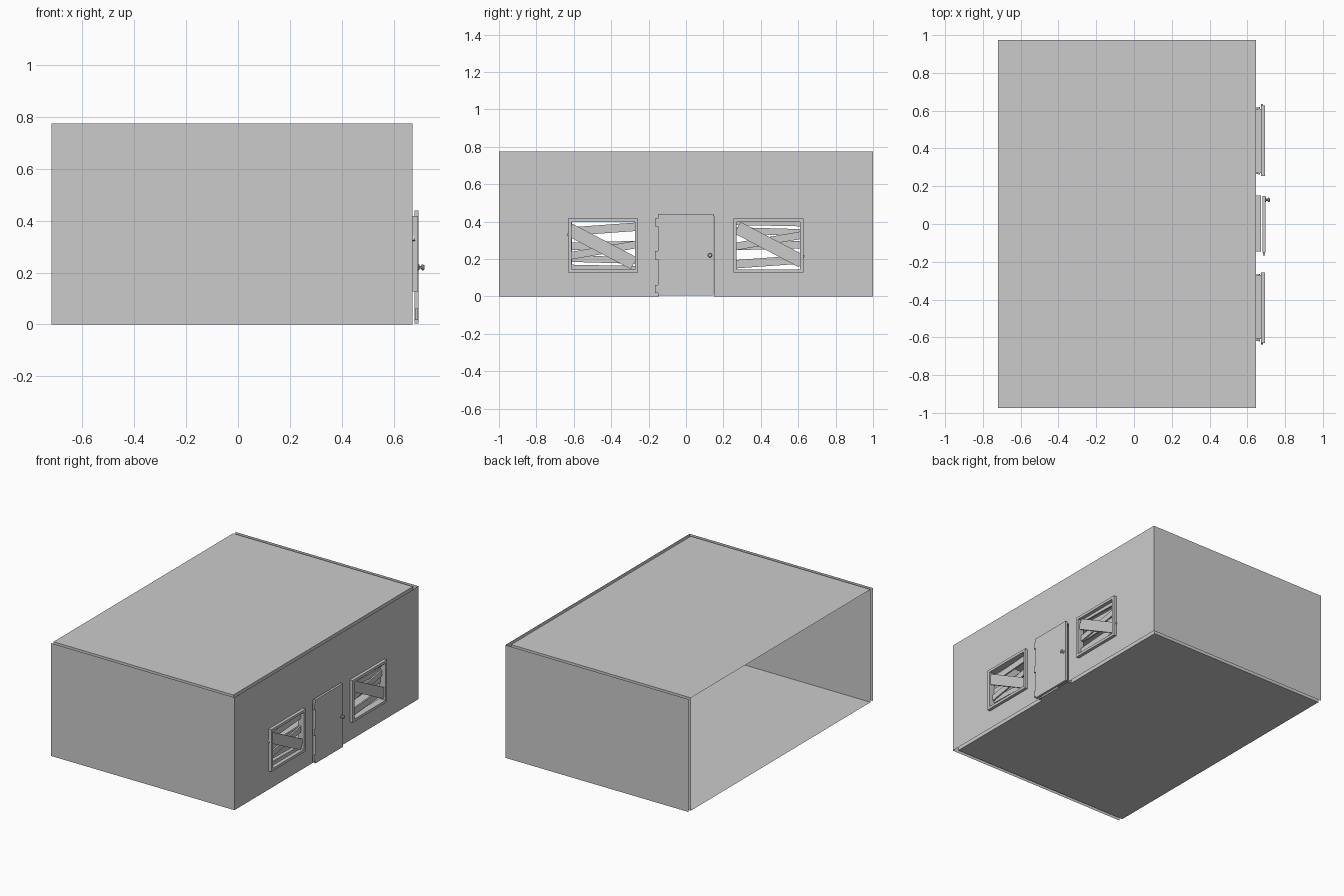
import bpy, bmesh, math
from mathutils import Matrix, Vector

if "Cube" in bpy.data.objects:
    bpy.data.objects.remove(bpy.data.objects["Cube"])

BACK, OUT, INN, H = -0.72, 0.673, 0.647, 0.775      # shell planes along x, wall height
HOLES = [(-0.61, -0.27, 0.145, 0.40), (-0.145, 0.15, 0.0, 0.43), (0.27, 0.61, 0.145, 0.40)]


def finish(name, bm):
    bmesh.ops.remove_doubles(bm, verts=bm.verts, dist=1e-5)
    me = bpy.data.meshes.new(name)
    bm.to_mesh(me)
    bm.free()
    ob = bpy.data.objects.new(name, me)
    bpy.context.collection.objects.link(ob)
    return ob


def quad(bm, *pts):
    bm.faces.new([bm.verts.new(p) for p in pts])


def add_box(bm, lo, hi, rot_x=0.0):
    lo, hi = Vector(lo), Vector(hi)
    m = Matrix.Translation((lo + hi) / 2) @ Matrix.Rotation(rot_x, 4, 'X') @ Matrix.Diagonal((*(hi - lo), 1))
    bmesh.ops.create_cube(bm, size=1, matrix=m)


def pierced_wall(bm, x, w, sign):
    """Sheet across y in the plane x, leaving out the openings."""
    ys = sorted({-w, w} | {v for h in HOLES for v in h[:2]})
    zs = sorted({0.0, H} | {v for h in HOLES for v in h[2:]})
    for a, b in zip(ys, ys[1:]):
        for c, d in zip(zs, zs[1:]):
            y, z = (a + b) / 2, (c + d) / 2
            if any(h[0] < y < h[1] and h[2] < z < h[3] for h in HOLES):
                continue
            p = [(x, a, c), (x, b, c), (x, b, d), (x, a, d)]
            quad(bm, *p[::sign])


# Outer shell: three uncapped sheets
bm = bmesh.new()
pierced_wall(bm, OUT, 1.0, 1)
for s in (-1, 1):
    p = [(BACK, s, 0), (OUT, s, 0), (OUT, s, H), (BACK, s, H)]
    quad(bm, *p[::-s])
finish("outer_walls", bm)

# Inner shell: walls, floor and roof, open at the back
bm = bmesh.new()
W = 0.975
pierced_wall(bm, INN, W, -1)
for s in (-1, 1):
    p = [(BACK, s * W, 0), (INN, s * W, 0), (INN, s * W, H), (BACK, s * W, H)]
    quad(bm, *p[::s])
for z in (0, H):
    quad(bm, (BACK, -W, z), (INN, -W, z), (INN, W, z), (BACK, W, z))
finish("inner_room", bm)

# Jambs joining the two shells round each opening
bm = bmesh.new()
for a, b, c, d in HOLES:
    ring = [(a, c), (b, c), (b, d), (a, d)]
    for p, q in zip(ring, ring[1:] + ring[:1]):
        quad(bm, (INN, *p), (INN, *q), (OUT, *q), (OUT, *p))
finish("opening_jambs", bm)

# Boarded windows; the second board layout is the first turned half round
BOARDS = [  # y1, z1, y2, z2, width, x
    (-0.18, 0.085, 0.165, -0.095, 0.07, 0.677),
    (-0.175, 0.075, 0.175, 0.10, 0.045, 0.663),
    (-0.175, -0.005, 0.175, 0.005, 0.04, 0.652),
    (-0.175, -0.055, 0.175, 0.005, 0.04, 0.663),
    (-0.175, -0.07, 0.175, -0.08, 0.035, 0.652),
    (-0.175, -0.115, 0.175, -0.122, 0.025, 0.663),
]
for side, turn, cy in (("left", 1, -0.443), ("right", -1, 0.44)):
    cz = 0.2725
    bm = bmesh.new()
    for s in (-1, 1):
        y, z = cy + s * 0.178, cz + s * 0.136
        add_box(bm, (OUT, y - 0.009, cz - 0.145), (0.694, y + 0.009, cz + 0.145))
        add_box(bm, (OUT, cy - 0.169, z - 0.009), (0.694, cy + 0.169, z + 0.009))
    finish(side + "_window_frame", bm)
    bm = bmesh.new()
    for y1, z1, y2, z2, w, x in BOARDS:
        dy, dz = y2 - y1, z2 - z1
        n = math.hypot(dy, dz) / 2
        my, mz = cy + turn * (y1 + y2) / 2, cz + turn * (z1 + z2) / 2
        add_box(bm, (x - 0.005, my - n, mz - w / 2), (x + 0.005, my + n, mz + w / 2), math.atan2(dz, dy))
    finish(side + "_window_boards", bm)

# Door slab
bm = bmesh.new()
add_box(bm, (0.68, -0.15, 0.004), (0.696, 0.147, 0.44))
finish("door", bm)

# Hinges
bm = bmesh.new()
for z in (0.04, 0.22, 0.395):
    add_box(bm, (0.682, -0.166, z - 0.022), (0.694, -0.148, z + 0.022))
finish("door_hinges", bm)

# Knob turned from a short profile
bm = bmesh.new()
prof = [(0, 0.695), (0.012, 0.695), (0.011, 0.699), (0.005, 0.701), (0.005, 0.706),
        (0.011, 0.709), (0.012, 0.714), (0.008, 0.719), (0, 0.72)]
vs = [bm.verts.new((x, 0.128 + r, 0.22)) for r, x in prof]
es = [bm.edges.new(e) for e in zip(vs, vs[1:])]
bmesh.ops.spin(bm, geom=vs + es, cent=(0, 0.128, 0.22), axis=(1, 0, 0), angle=math.tau, steps=12)
bmesh.ops.remove_doubles(bm, verts=bm.verts, dist=1e-5)
bmesh.ops.recalc_face_normals(bm, faces=bm.faces)
knob = finish("door_knob", bm)
bpy.context.view_layer.objects.active = knob
knob.select_set(True)
bpy.ops.object.shade_smooth_by_angle()
